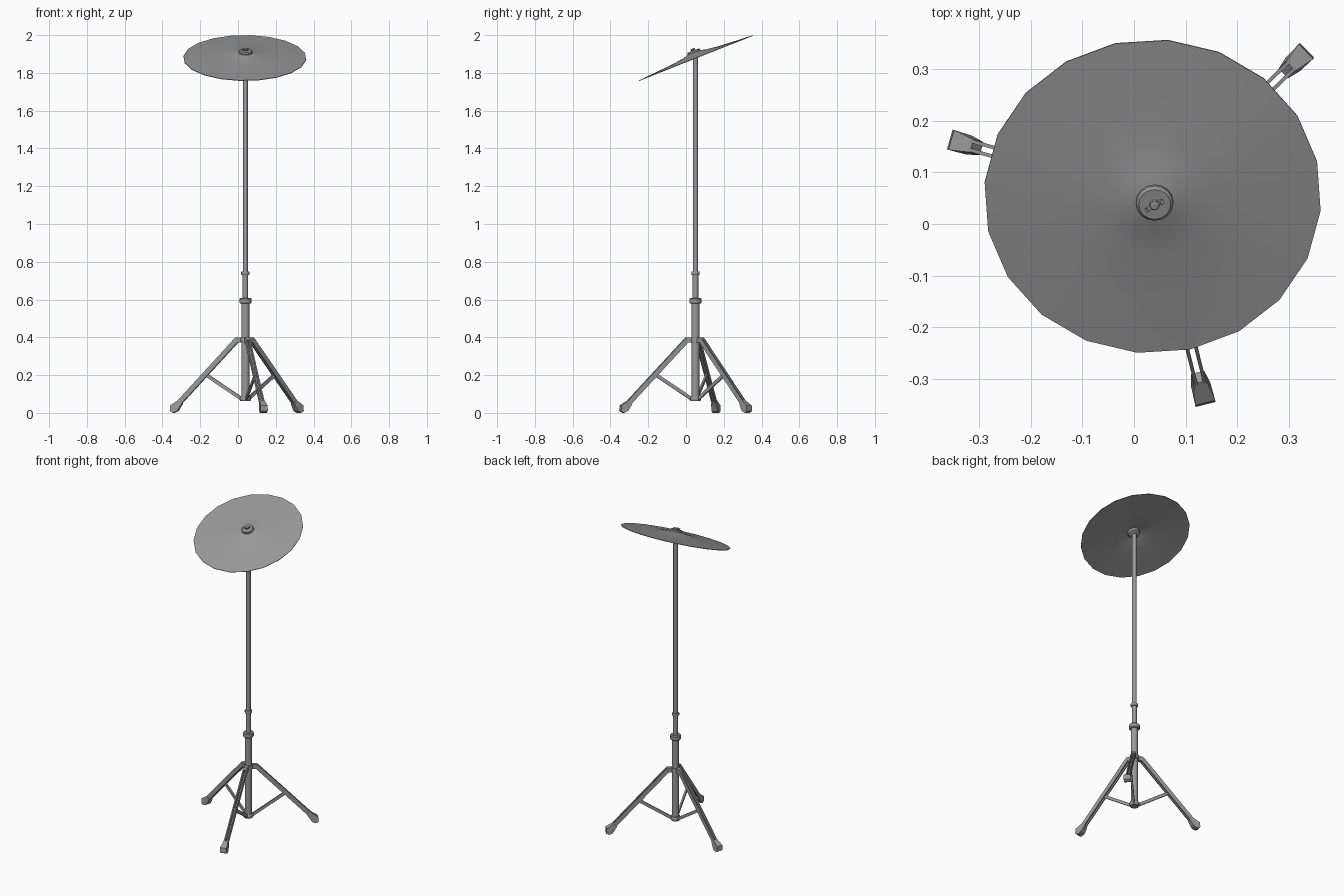
import bpy, bmesh, math
from mathutils import Vector, Matrix

if "Cube" in bpy.data.objects:
    bpy.data.objects.remove(bpy.data.objects["Cube"])

CX, CY = 0.039, 0.050            # stand axis
LEG_ANGLES = [44, 164, 284]

dark = bpy.data.materials.new("dark_metal")
dark.diffuse_color = (0.32, 0.32, 0.32, 1)
dark.use_nodes = True
dark.node_tree.nodes["Principled BSDF"].inputs["Base Color"].default_value = dark.diffuse_color


def finish(name, bm, mat=Matrix(), smooth=True):
    bmesh.ops.recalc_face_normals(bm, faces=bm.faces)
    me = bpy.data.meshes.new(name)
    bm.to_mesh(me)
    bm.free()
    me.materials.append(dark)
    ob = bpy.data.objects.new(name, me)
    bpy.context.collection.objects.link(ob)
    ob.matrix_world = mat
    if smooth:
        bpy.ops.object.select_all(action='DESELECT')
        ob.select_set(True)
        bpy.context.view_layer.objects.active = ob
        bpy.ops.object.shade_smooth_by_angle(angle=math.radians(35))
    return ob


def lathe(name, profile, sides, mat):
    """Closed turned shape from (radius, z) points, first and last capped."""
    bm = bmesh.new()
    rings = [[bm.verts.new((r * math.cos(2 * math.pi * i / sides),
                            r * math.sin(2 * math.pi * i / sides), z))
              for i in range(sides)] for r, z in profile]
    for a, b in zip(rings, rings[1:]):
        for i in range(sides):
            j = (i + 1) % sides
            bm.faces.new((a[i], a[j], b[j], b[i]))
    bm.faces.new(rings[0])
    bm.faces.new(rings[-1])
    return finish(name, bm, mat)


def plate(name, outline, y, halfwidths, mat):
    """Side outline in (radial, z), extruded about y with a half width per point."""
    bm = bmesh.new()
    a = [bm.verts.new((r, y - w, z)) for (r, z), w in zip(outline, halfwidths)]
    b = [bm.verts.new((r, y + w, z)) for (r, z), w in zip(outline, halfwidths)]
    bm.faces.new(a)
    bm.faces.new(b)
    for i in range(len(a)):
        j = (i + 1) % len(a)
        bm.faces.new((a[i], a[j], b[j], b[i]))
    return finish(name, bm, mat, smooth=False)


def bar(name, p, q, depth, y, half, mat):
    """Flat bar between two (radial, z) points."""
    p, q = Vector(p), Vector(q)
    d = (q - p).normalized()
    n = Vector((-d.y, d.x)) * depth / 2
    return plate(name, [p + n, q + n, q - n, p - n], y, [half] * 4, mat)


axis = Matrix.Translation((CX, CY, 0))

# Telescoping tubes, clamps and collars
lathe("lower_tube", [(0.021, 0.07), (0.021, 0.59)], 12, axis)
lathe("middle_tube", [(0.015, 0.58), (0.015, 0.735)], 12, axis)
lathe("upper_tube", [(0.0138, 0.72), (0.0138, 1.885)], 12, axis)
lathe("height_clamp", [(0.027, 0.578), (0.032, 0.583), (0.032, 0.604), (0.027, 0.609)], 12, axis)
lathe("memory_collar", [(0.020, 0.731), (0.022, 0.734), (0.022, 0.745), (0.020, 0.748)], 12, axis)
lathe("leg_hub", [(0.027, 0.375), (0.027, 0.40)], 12, axis)
lathe("base_collar", [(0.026, 0.062), (0.029, 0.067), (0.029, 0.083), (0.026, 0.088)], 12, axis)

# Three legs: twin rails, brace and rubber foot
for k, ang in enumerate(LEG_ANGLES, 1):
    m = axis @ Matrix.Rotation(math.radians(ang), 4, 'Z')
    for s in (-1, 1):
        bar(f"leg_rail_{k}", (0.047, 0.386), (0.372, 0.045), 0.026, s * 0.0085, 0.0035, m)
    plate(f"hinge_bracket_{k}", [(0.015, 0.40), (0.052, 0.40), (0.058, 0.388),
                                 (0.045, 0.372), (0.015, 0.372)], 0, [0.011] * 5, m)
    bar(f"brace_{k}", (0.022, 0.075), (0.222, 0.205), 0.018, 0, 0.005, m)
    plate(f"foot_{k}", [(0.347, 0.048), (0.367, 0.067), (0.408, 0.040), (0.411, 0.010),
                        (0.394, 0.0), (0.372, 0.010)], 0,
          [0.013, 0.013, 0.020, 0.020, 0.018, 0.019], m)

# Tilted cymbal: thin shallow cone with a small bell
tilt = Matrix.Translation((CX - 0.003, 0.053, 1.88)) @ Matrix.Rotation(math.radians(21.6), 4, 'X')
top = [(0.326, 0.0), (0.22, 0.007), (0.12, 0.0145), (0.06, 0.023), (0.043, 0.028), (0.012, 0.031)]
under = [(r, z - 0.003) for r, z in reversed(top)]
lathe("cymbal", under + top, 20, tilt @ Matrix.Rotation(math.radians(-5.2), 4, 'Z'))

# Felts above and below, then the wing nut
hw = tilt @ Matrix.Translation((0.004, 0, 0))
lathe("top_felt", [(0.036, 0.027), (0.036, 0.036), (0.031, 0.041), (0.012, 0.041)], 16, hw)
lathe("bottom_felt", [(0.020, 0.004), (0.034, 0.010), (0.036, 0.016), (0.036, 0.026)], 16, hw)
lathe("nut_hub", [(0.010, 0.040), (0.009, 0.050), (0.006, 0.052)], 10, hw)
wing = hw @ Matrix.Rotation(math.radians(30), 4, 'Z')
for s in (-1, 1):
    plate("nut_wing", [(s * 0.004, 0.041), (s * 0.016, 0.043), (s * 0.020, 0.050),
                       (s * 0.014, 0.052), (s * 0.004, 0.047)], 0, [0.004] * 5, wing)
